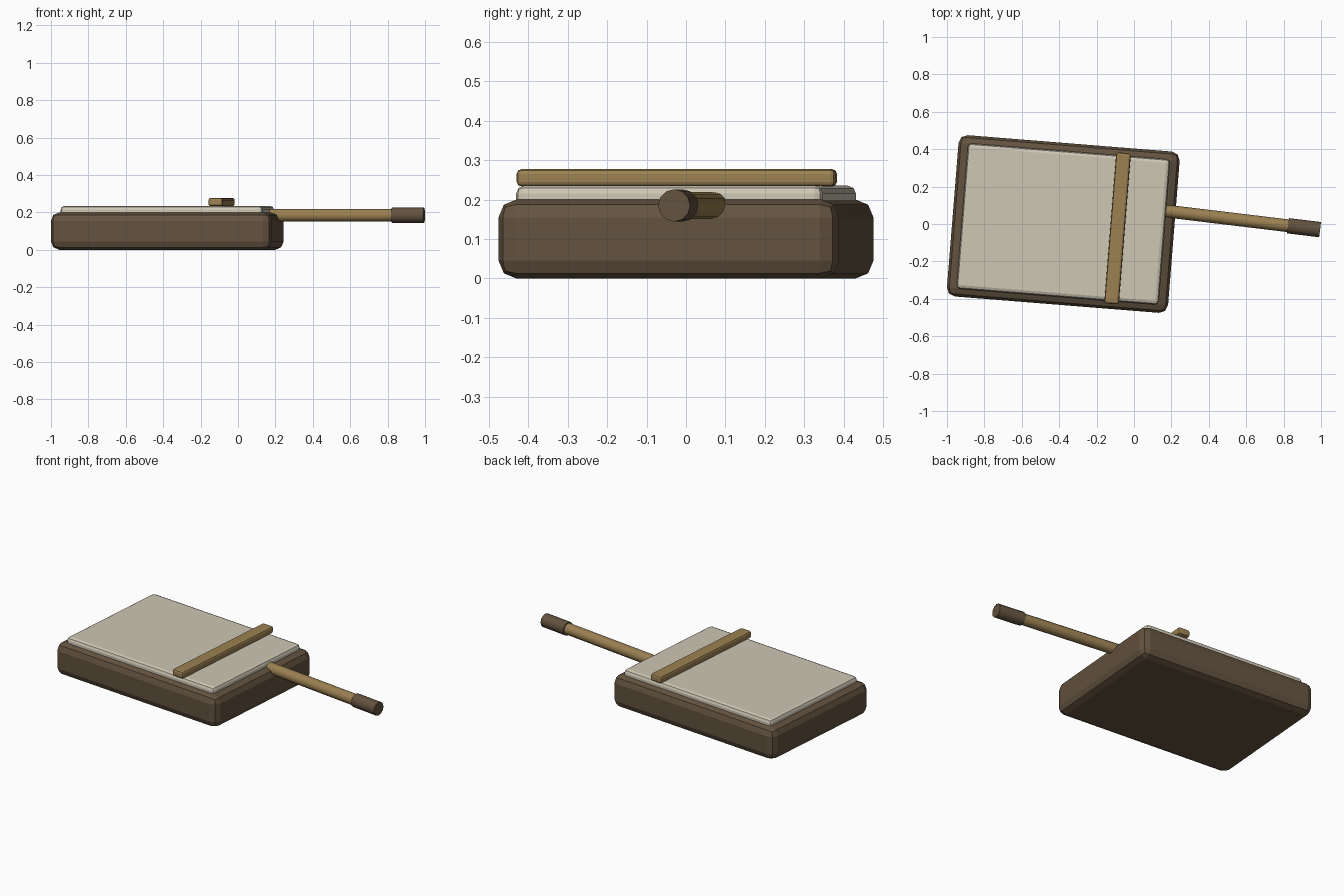
import bpy
from math import pi, cos, sin
from mathutils import Vector

if "Cube" in bpy.data.objects:
    bpy.data.objects.remove(bpy.data.objects["Cube"])

BODY_ANGLE = -0.08      # yaw of the block, sheet and bar
ROD_ANGLE = -0.12       # yaw of the handle
CENTRE = Vector((-0.378, 0, 0))


def material(name, rgb):
    m = bpy.data.materials.new(name)
    m.diffuse_color = (*rgb, 1)
    m.use_nodes = True
    m.node_tree.nodes["Principled BSDF"].inputs["Base Color"].default_value = m.diffuse_color
    return m


wood = material("dark_wood", (0.125, 0.085, 0.05))
cream = material("cream", (0.62, 0.57, 0.46))
tan = material("tan_wood", (0.33, 0.22, 0.085))


def slab(name, along, size, z0, z1, bevel, mat, segments=2):
    """Bevelled box, placed along the block's own long axis."""
    pos = CENTRE + Vector((cos(BODY_ANGLE), sin(BODY_ANGLE), 0)) * along
    pos.z = (z0 + z1) / 2
    bpy.ops.mesh.primitive_cube_add(size=1, location=pos, rotation=(0, 0, BODY_ANGLE))
    ob = bpy.context.object
    ob.name = name
    ob.scale = (*size, z1 - z0)
    bpy.ops.object.transform_apply(location=False, rotation=False, scale=True)
    mod = ob.modifiers.new("edge", 'BEVEL')
    mod.width, mod.segments = bevel, segments
    ob.data.materials.append(mat)


def rod(name, start, end, radius, mat):
    """Level cylinder; start and end are distances back from the handle tip."""
    d = Vector((cos(ROD_ANGLE), sin(ROD_ANGLE), 0))
    tip = Vector((0.995, -0.03, 0.185))
    bpy.ops.mesh.primitive_cylinder_add(
        vertices=12, radius=radius, depth=start - end,
        location=tip - d * (start + end) / 2, rotation=(0, pi / 2, ROD_ANGLE))
    ob = bpy.context.object
    ob.name = name
    ob.data.materials.append(mat)
    bpy.ops.object.shade_smooth_by_angle(angle=0.6)


# Padded block with its top sheet and cross bar
slab("base_block", 0, (1.186, 0.865), 0, 0.2, 0.045, wood)
slab("top_sheet", 0, (1.084, 0.78), 0.18, 0.235, 0.02, cream)
slab("cross_bar", 0.291, (0.078, 0.81), 0.233, 0.277, 0.012, tan)

# Handle with thicker grip
rod("handle", 0.84, 0.1, 0.034, tan)
rod("grip", 0.173, 0, 0.041, wood)
